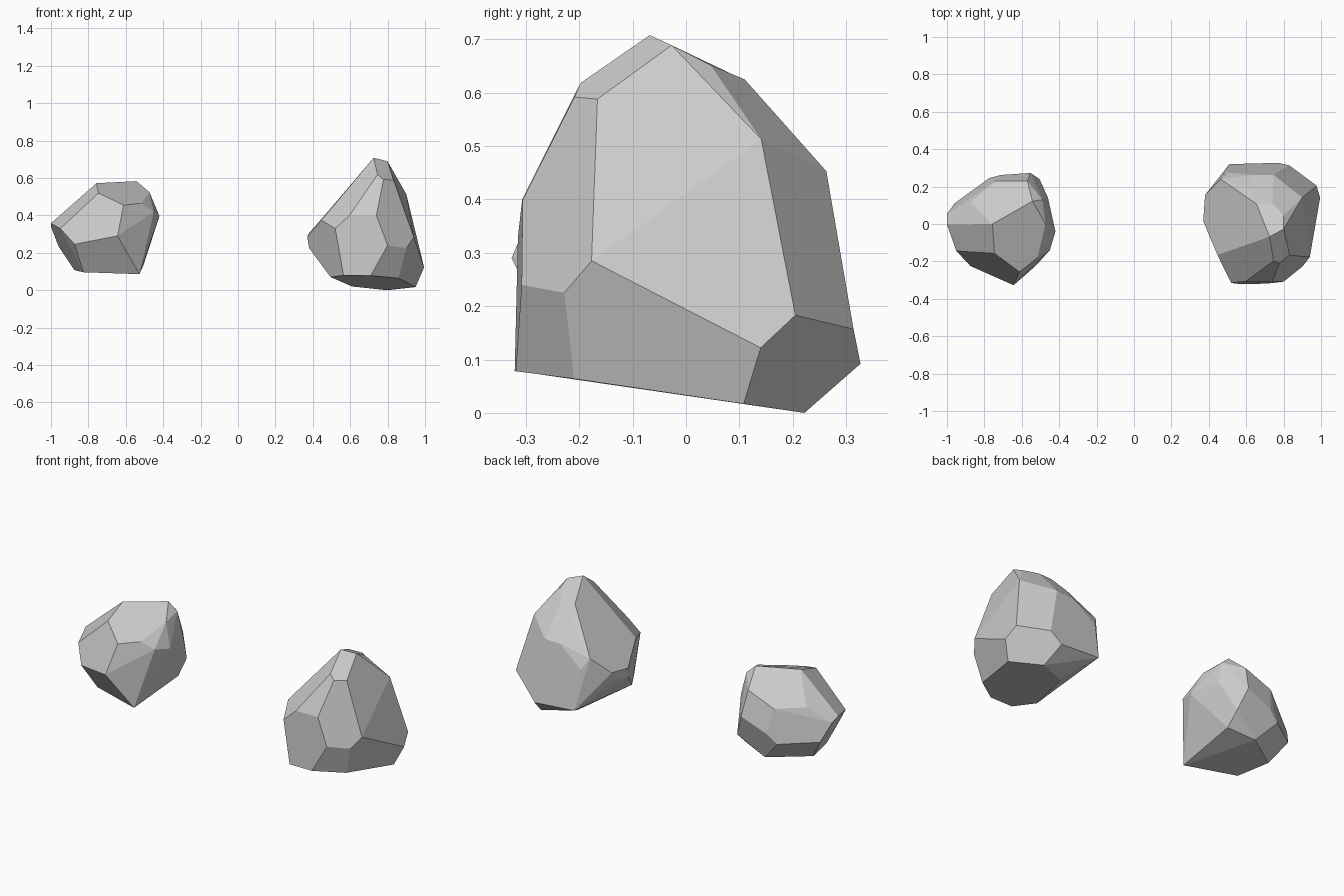
import bpy, bmesh, math


def rock(name, corners):
    """Faceted boulder: wrap the corner points, then merge nearly flat triangles into facets."""
    bm = bmesh.new()
    for c in corners:
        bm.verts.new(c)
    bmesh.ops.convex_hull(bm, input=bm.verts[:])
    loose = [v for v in bm.verts if not v.link_faces]
    bmesh.ops.delete(bm, geom=loose, context='VERTS')
    bmesh.ops.dissolve_limit(bm, angle_limit=math.radians(7),
                             verts=bm.verts[:], edges=bm.edges[:])
    bmesh.ops.recalc_face_normals(bm, faces=bm.faces[:])
    mesh = bpy.data.meshes.new(name)
    bm.to_mesh(mesh)
    bm.free()
    ob = bpy.data.objects.new(name, mesh)
    bpy.context.collection.objects.link(ob)
    return ob


# Tall pointed boulder on the right
rock("tall_rock", [
    # peak and shoulders
    (.725, -.068, .708), (.80, -.027, .689), (.80, .046, .652), (.655, .107, .625),
    (.74, .11, .625), (.746, -.198, .618), (.778, -.209, .592), (.832, -.166, .588),
    (.90, .141, .513), (.617, .19, .53), (.746, .263, .453), (.645, .262, .45),
    # waist
    (.596, -.307, .40), (.74, -.306, .40), (.446, -.166, .374), (.52, -.315, .33),
    (.37, .016, .285), (.38, .155, .307), (.463, .24, .40), (.50, .275, .338),
    (.80, -.308, .24), (.90, -.228, .225), (.94, -.177, .285), (.38, 0, .225),
    (.39, .15, .25), (.976, .205, .183), (.83, .314, .157), (.995, .14, .122),
    # foot
    (.767, .327, .092), (.51, .32, .11), (.71, -.319, .078), (.564, -.321, .079),
    (.858, -.21, .064), (.495, -.20, .07), (.95, .108, .017), (.80, .222, 0),
    (.61, .13, .02),
])

# Squat boulder on the left
rock("squat_rock", [
    # crown
    (-.757, 0, .572), (-.543, .122, .583), (-.473, 0, .524), (-.49, .13, .535),
    (-.516, -.18, .465), (-.612, -.256, .455), (-.746, -.157, .519), (-.57, .23, .487),
    # waist
    (-.74, .23, .42), (-.874, .118, .423), (-.42, -.04, .396), (-.46, .14, .40),
    (-.45, -.14, .42), (-1, -.003, .358), (-1, .053, .34), (-.95, -.144, .33),
    (-.644, -.327, .29), (-.553, .273, .342), (-.71, .262, .277), (-.773, .246, .224),
    (-.874, -.225, .246), (-.96, .11, .235), (-.505, .24, .21),
    # foot
    (-.505, .16, .135), (-.874, .05, .107), (-.826, -.14, .096), (-.527, -.225, .086),
    (-.66, .20, .10),
])
